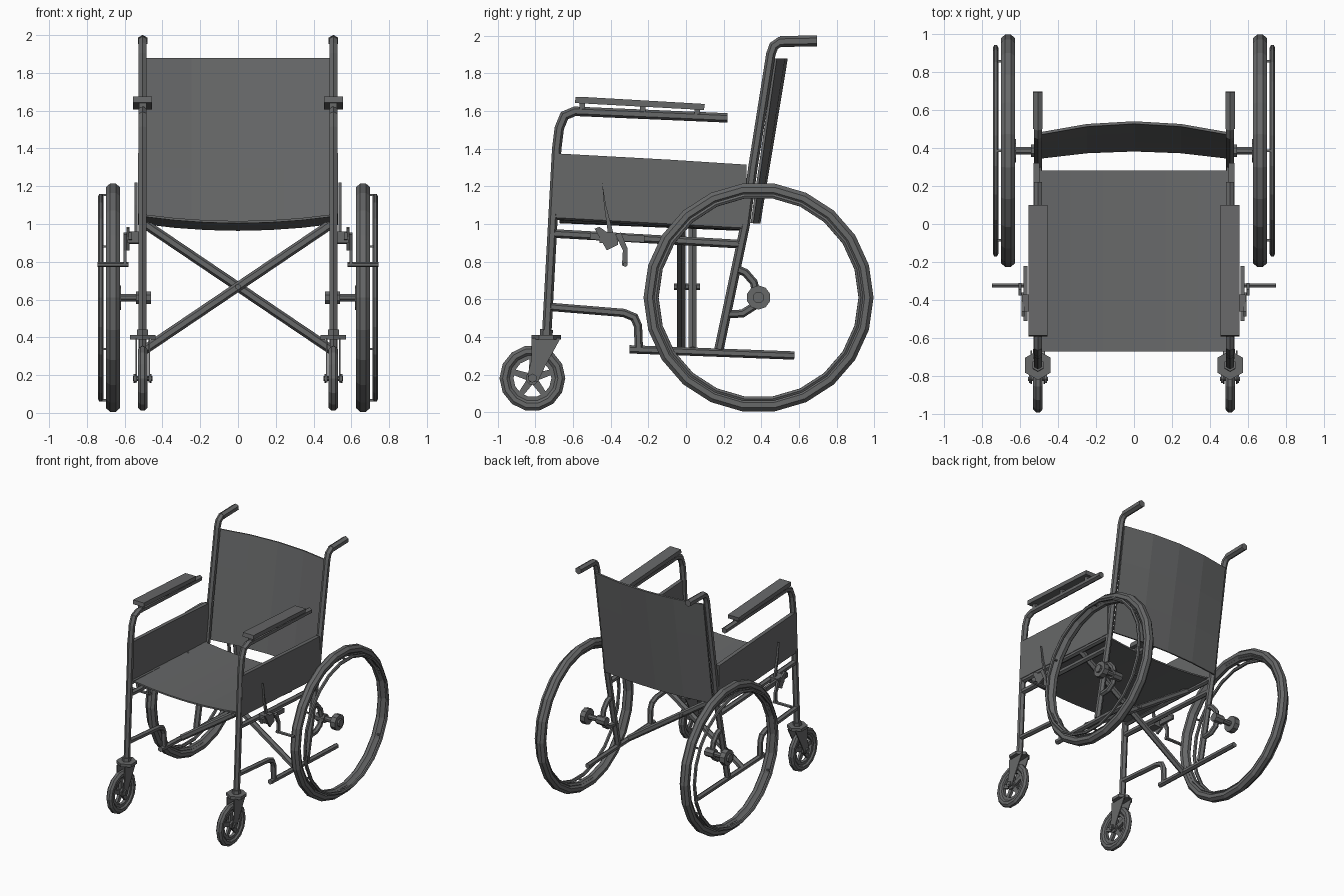
import bpy, bmesh
from math import sin, cos, pi
from mathutils import Vector

if "Cube" in bpy.data.objects:
    bpy.data.objects.remove(bpy.data.objects["Cube"])

X, Y = Vector((1, 0, 0)), Vector((0, 1, 0))
SX = 0.505            # x of the side frames
HUB = (0.385, 0.61)   # rear wheel centre (y, z)
CAST = (-0.815, 0.182)

# One dark grey for the whole chair
GREY = bpy.data.materials.new("dark_grey")
GREY.diffuse_color = (0.135, 0.138, 0.14, 1)
GREY.use_nodes = True
GREY.node_tree.nodes["Principled BSDF"].inputs["Base Color"].default_value = GREY.diffuse_color


def finish(name, bm, mirror=True):
    bmesh.ops.recalc_face_normals(bm, faces=bm.faces)
    me = bpy.data.meshes.new(name)
    bm.to_mesh(me)
    bm.free()
    me.materials.append(GREY)
    ob = bpy.data.objects.new(name, me)
    bpy.context.collection.objects.link(ob)
    if mirror:
        ob.modifiers.new("Mirror", 'MIRROR').use_mirror_merge = False
    return ob


def sweep(name, pts, r, side=X, n=6, mirror=True):
    """Round tube along a path lying in the plane perpendicular to side."""
    bm = bmesh.new()
    pts = [Vector(p) for p in pts]
    rings = []
    for i, p in enumerate(pts):
        a = (p - pts[i - 1]).normalized() if i else (pts[1] - p).normalized()
        b = (pts[i + 1] - p).normalized() if i < len(pts) - 1 else a
        t = (a + b).normalized()
        v = t.cross(side).normalized() / max(t.dot(a), 0.5)
        rings.append([bm.verts.new(p + r * (cos(k) * side + sin(k) * v))
                      for k in [2 * pi * (j + 0.5) / n for j in range(n)]])
    for q, s in zip(rings, rings[1:]):
        for j in range(n):
            k = (j + 1) % n
            bm.faces.new((q[j], q[k], s[k], s[j]))
    bm.faces.new(rings[0])
    bm.faces.new(rings[-1])
    return finish(name, bm, mirror)


def side_tube(name, yz, r=0.023, x=SX):
    return sweep(name, [(x, y, z) for y, z in yz], r)


def axle(name, x0, x1, c, r, n=8):
    return sweep(name, [(x0, *c), (x1, *c)], r, Y, n)


def ring(name, x, c, major, rx, rr, seg=24, n=8):
    """Hoop around the x axis with an elliptical section."""
    bm = bmesh.new()
    loops = []
    for i in range(seg):
        a = 2 * pi * i / seg
        loops.append([])
        for j in range(n):
            b = 2 * pi * (j + 0.5) / n
            d = major + rr * cos(b)
            loops[-1].append(bm.verts.new((x + rx * sin(b), c[0] + d * cos(a), c[1] + d * sin(a))))
    for i in range(seg):
        p, q = loops[i], loops[(i + 1) % seg]
        for j in range(n):
            k = (j + 1) % n
            bm.faces.new((p[j], p[k], q[k], q[j]))
    return finish(name, bm)


def plate(name, yz, x0, x1):
    """Side profile extruded across x."""
    bm = bmesh.new()
    f = bm.faces.new([bm.verts.new((x0, y, z)) for y, z in yz])
    e = bmesh.ops.extrude_face_region(bm, geom=[f])
    bmesh.ops.translate(bm, vec=(x1 - x0, 0, 0),
                        verts=[v for v in e["geom"] if isinstance(v, bmesh.types.BMVert)])
    return finish(name, bm)


def sheet(name, func, nu, nv, thick):
    bm = bmesh.new()
    g = [[bm.verts.new(func(-1 + 2 * i / nu, j / nv)) for j in range(nv + 1)] for i in range(nu + 1)]
    for i in range(nu):
        for j in range(nv):
            bm.faces.new((g[i][j], g[i + 1][j], g[i + 1][j + 1], g[i][j + 1]))
    ob = finish(name, bm, False)
    m = ob.modifiers.new("Thickness", 'SOLIDIFY')
    m.thickness, m.offset = thick, 0


# Fabric seat and backrest
sheet("seat", lambda u, t: (0.5 * u, -0.67 + 0.95 * t,
      1.045 - 0.04 * t - 0.035 * (1 - u * u)), 6, 3, 0.012)
sheet("backrest", lambda u, t: (0.495 * u, 0.35 + 0.125 * t + (0.038 + 0.02 * t) * (1 - u * u),
      1.005 + 0.873 * t), 4, 3, 0.014)

# Side panels
plate("side_panel", [(-0.71, 1.055), (0.32, 0.995), (0.32, 1.315), (-0.1, 1.342), (-0.70, 1.375)],
      SX - 0.008, SX + 0.024)

# Frame tubes
side_tube("front_post_and_arm_tube", [(-0.74, 0.40), (-0.686, 1.40), (-0.672, 1.51), (-0.645, 1.575),
                                      (-0.59, 1.598), (0.22, 1.563)], 0.025)
side_tube("back_post", [(0.175, 0.335), (0.315, 1.0), (0.355, 1.3), (0.45, 1.90),
                        (0.466, 1.945), (0.50, 1.968), (0.58, 1.972)], 0.025)
side_tube("push_handle_grip", [(0.50, 1.968), (0.695, 1.972)], 0.029)
side_tube("seat_rail", [(-0.70, 1.045), (0.31, 0.99)], 0.022)
side_tube("middle_rail", [(-0.71, 0.95), (0.29, 0.893)])
side_tube("lower_rail", [(-0.72, 0.56), (-0.33, 0.528), (-0.275, 0.505), (-0.255, 0.46), (-0.25, 0.335)], 0.022)
side_tube("base_rail", [(-0.30, 0.335), (0.575, 0.302)], 0.022)

# Folding cross brace
for y, s in ((-0.025, 1), (0.035, -1)):
    sweep("cross_brace", [(-0.5 * s, y, 0.33), (0.5 * s, y, 1.005)], 0.025, Y, 6, False)
sweep("cross_brace_pivot", [(0, -0.065, 0.667), (0, 0.075, 0.667)], 0.016, X, 6, False)

# Armrest pads with their spacers
plate("armrest_pad", [(-0.59, 1.642), (0.095, 1.605), (0.10, 1.637), (-0.56, 1.675), (-0.585, 1.675)],
      SX - 0.05, SX + 0.05)
for y in (-0.55, -0.23, 0.06):
    z = 1.573 - 0.043 * y
    plate("armrest_spacer", [(y - 0.014, z), (y + 0.014, z), (y + 0.014, z + 0.05), (y - 0.014, z + 0.05)],
          SX - 0.02, SX + 0.02)

# Rear wheels: tyre, rim, hand rim on short tabs
ring("rear_tyre", 0.662, HUB, 0.577, 0.040, 0.036, 22)
ring("rear_rim", 0.662, HUB, 0.544, 0.026, 0.016, 22, 6)
ring("hand_rim", 0.727, HUB, 0.543, 0.014, 0.014, 22, 6)
for i in range(6):
    a = 2 * pi * (i + 0.5) / 6
    axle("hand_rim_tab", 0.675, 0.73, (HUB[0] + 0.543 * cos(a), HUB[1] + 0.543 * sin(a)), 0.008, 4)

# Rear hub and its curved bracket
axle("rear_axle", 0.46, 0.66, HUB, 0.021)
axle("inner_hub", 0.46, 0.54, HUB, 0.036)
axle("outer_hub", 0.62, 0.665, HUB, 0.064, 10)
axle("hub_cap", 0.66, 0.68, HUB, 0.032)
side_tube("axle_bracket", [(0.26, 0.765), (0.315, 0.742), (0.36, 0.69), (0.375, 0.62),
                           (0.355, 0.56), (0.30, 0.525), (0.215, 0.52)], 0.021)

# Front casters: tyre, rim, five spokes, hub
ring("caster_tyre", SX, CAST, 0.147, 0.027, 0.030, 14, 8)
ring("caster_rim", SX, CAST, 0.112, 0.018, 0.016, 14, 4)
axle("caster_hub", SX - 0.024, SX + 0.024, CAST, 0.036)
for i in range(5):
    a = 2 * pi * i / 5 + pi / 2
    d, p = (cos(a), sin(a)), (-sin(a), cos(a))
    plate("caster_spoke", [(CAST[0] + r * d[0] + w * p[0], CAST[1] + r * d[1] + w * p[1])
                           for r, w in ((0.02, -0.02), (0.118, -0.014), (0.118, 0.014), (0.02, 0.02))],
          SX - 0.01, SX + 0.01)
axle("caster_axle", SX - 0.052, SX + 0.052, CAST, 0.012, 6)
for s in (-1, 1):
    axle("caster_nut", SX + s * 0.038, SX + s * 0.048, CAST, 0.024, 6)
    plate("caster_fork", [(-0.82, 0.395), (-0.665, 0.395), (-0.745, 0.25), (-0.785, 0.165),
                          (-0.83, 0.16), (-0.84, 0.2), (-0.82, 0.28)], SX + s * 0.030, SX + s * 0.038)
sweep("caster_top_plate", [(SX, -0.742, 0.388), (SX, -0.742, 0.412)], 0.078, X, 6)
sweep("caster_stem", [(SX, -0.742, 0.41), (SX, -0.74, 0.44)], 0.034, X, 6)

# Parking brakes
plate("brake_clamp", [(-0.51, 0.918), (-0.22, 0.902), (-0.22, 0.938), (-0.51, 0.954)], 0.56, 0.58)
plate("brake_clamp_block", [(-0.46, 0.90), (-0.37, 0.895), (-0.37, 0.955), (-0.46, 0.96)], 0.51, 0.585)
plate("brake_plate", [(-0.485, 0.975), (-0.46, 0.985), (-0.36, 0.915), (-0.36, 0.89), (-0.42, 0.86)], 0.575, 0.59)
plate("brake_lever", [(-0.445, 1.22), (-0.425, 1.10), (-0.38, 0.93), (-0.41, 0.92), (-0.435, 1.10)], 0.532, 0.547)
plate("brake_arm", [(-0.375, 0.945), (-0.345, 0.955), (-0.31, 0.87), (-0.31, 0.78), (-0.34, 0.78), (-0.335, 0.86)],
      0.59, 0.607)
axle("brake_shoe_pin", 0.58, 0.745, (-0.323, 0.785), 0.013, 6)
